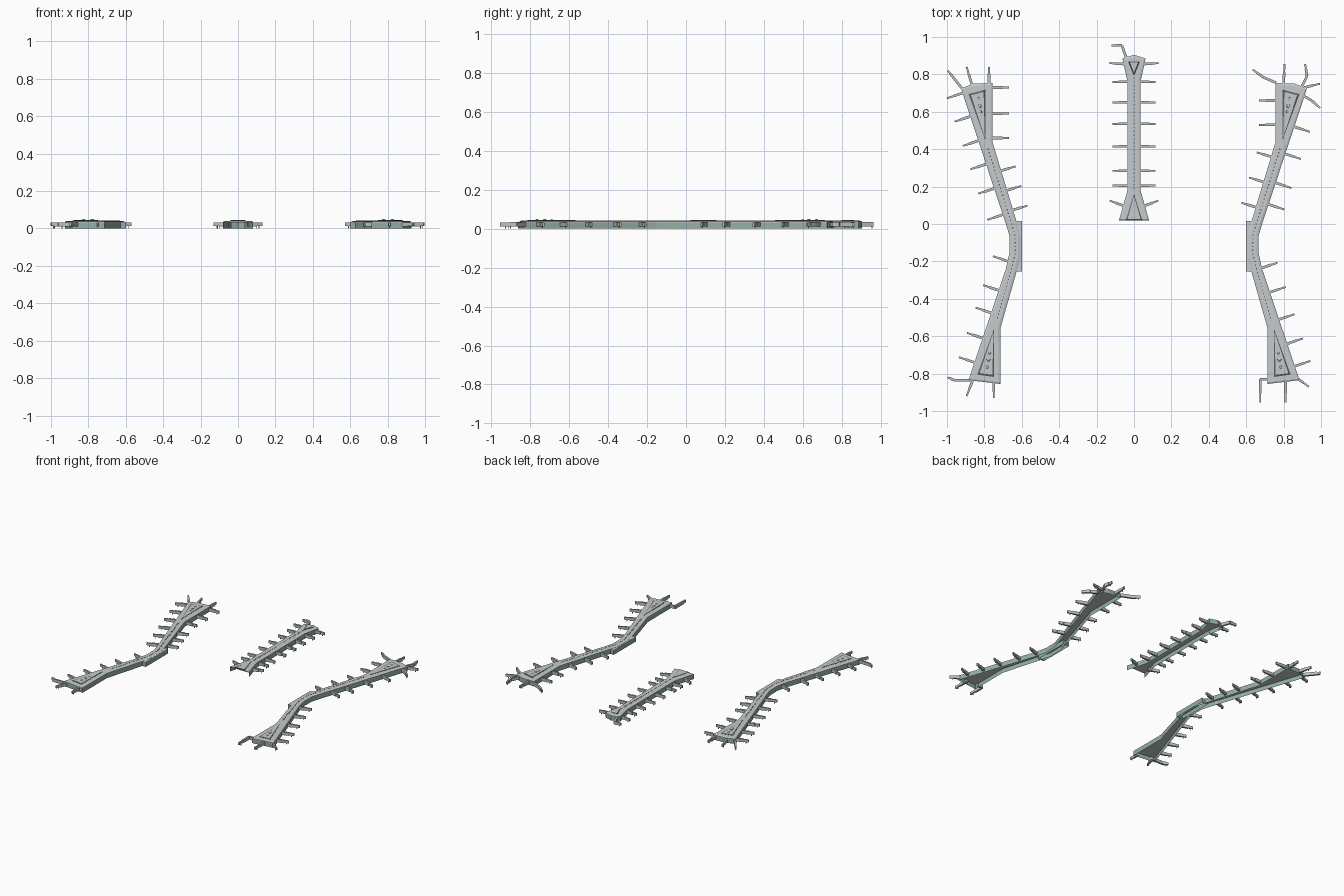
import bpy
import bmesh
from mathutils import Vector, Matrix

cube = bpy.data.objects.get("Cube")
if cube:
    bpy.data.objects.remove(cube)


def make_material(name, rgb):
    mat = bpy.data.materials.new(name)
    mat.use_nodes = True
    color = (*rgb, 1)
    mat.diffuse_color = color
    mat.node_tree.nodes["Principled BSDF"].inputs["Base Color"].default_value = color
    return mat


ROOF = make_material("roof grey", (.57, .60, .61))
GLASS = make_material("green glass", (.29, .43, .38))
DARK = make_material("dark grey", (.11, .13, .135))
BRIDGE = make_material("bridge grey", (.52, .53, .53))


def finish(name, bm, materials):
    mesh = bpy.data.meshes.new(name)
    bm.to_mesh(mesh)
    bm.free()
    for mat in materials:
        mesh.materials.append(mat)
    obj = bpy.data.objects.new(name, mesh)
    bpy.context.collection.objects.link(obj)


def prism(points, bottom, top):
    """Closed upright prism; returns the mesh and its top face."""
    bm = bmesh.new()
    base = bm.faces.new([bm.verts.new((x, y, bottom)) for x, y in points])
    grown = bmesh.ops.extrude_face_region(bm, geom=[base], use_keep_orig=True)
    verts = [v for v in grown["geom"] if isinstance(v, bmesh.types.BMVert)]
    bmesh.ops.translate(bm, verts=verts, vec=(0, 0, top - bottom))
    bmesh.ops.recalc_face_normals(bm, faces=bm.faces[:])
    bm.normal_update()
    return bm, next(f for f in bm.faces if f.normal.z > .9)


def hall(name, points, rim=.012, rise=.004, top=.037, open_front=False):
    # Thin glass walls without a floor
    bm, upper = prism(points, 0, top - .005)
    gone = [f for f in bm.faces
            if abs(f.normal.z) > .9 or (open_front and f.normal.y < -.9)]
    bmesh.ops.delete(bm, geom=gone, context="FACES_ONLY")
    finish(name + "_walls", bm, [GLASS])
    # Roof with a raised, bevelled middle
    bm, upper = prism(points, top - .005, top)
    bmesh.ops.inset_region(bm, faces=[upper], thickness=rim, depth=rise)
    finish(name + "_roof", bm, [ROOF])


def skylight(name, points, rim, domes=()):
    # Dark sloping frame around a light panel
    bm, upper = prism(points, .036, .042)
    bmesh.ops.inset_region(bm, faces=[upper], thickness=rim, depth=.003)
    for f in bm.faces:
        f.material_index = 1
    upper.material_index = 0
    # Low roof domes on the panel
    for x, y, radius in domes:
        place = Matrix.Translation((x, y, .045)) @ Matrix.Diagonal((1, 1, .5, 1))
        bmesh.ops.create_uvsphere(bm, u_segments=10, v_segments=6, radius=radius, matrix=place)
    finish(name, bm, [ROOF, DARK])


def beam(bm, a, b, width, low, high):
    """Box from a to b on plan, between two heights."""
    span = b - a
    angle = Vector((1, 0)).angle_signed(span)
    mid = (a + b) / 2
    place = (Matrix.Translation((mid.x, mid.y, (low + high) / 2))
             @ Matrix.Rotation(-angle, 4, "Z")
             @ Matrix.Diagonal((span.length, width, high - low, 1)))
    bmesh.ops.create_cube(bm, size=1, matrix=place)


def jet_bridge(bm, *path):
    path = [Vector(p) for p in path]
    start, tip = path[-2:]
    for a, b in zip(path[:-2], path[1:-1]):
        beam(bm, a, b, .014, .010, .033)
    # Fixed walkway, narrower telescoping part and slim leg
    joint = start.lerp(tip, .6)
    beam(bm, start, joint, .014, .010, .033)
    beam(bm, joint, tip, .010, .012, .031)
    beam(bm, start.lerp(tip, .76), start.lerp(tip, .80), .005, 0, .013)


def gate_row(bm, a, b, heights, side, length=.088):
    """Bridges standing square to the edge a-b, one at each y."""
    a, b = Vector(a), Vector(b)
    along = (b - a).normalized()
    out = Vector((-along.y, along.x))
    if out.x * side < 0:
        out.negate()
    for y in heights:
        foot = a.lerp(b, (y - a.y) / (b.y - a.y))
        jet_bridge(bm, foot, foot + out * length)


def spine_lights(name, path):
    # Row of small dark roof lights along the ridge
    bm = bmesh.new()
    for a, b in zip(path, path[1:]):
        a, b = Vector(a), Vector(b)
        count = max(1, round((b - a).length / .02))
        for i in range(count):
            p = a.lerp(b, i / count)
            place = Matrix.Translation((p.x, p.y, .041)) @ Matrix.Diagonal((.007, .007, .003, 1))
            bmesh.ops.create_cube(bm, size=1, matrix=place)
    finish(name, bm, [DARK])


# Side concourses, drawn for +x and mirrored for -x
NORTH_OUT, BEND_OUT = (.925, .725), (.685, 0)
BEND_SOUTH, SOUTH_OUT = (.685, -.24), (.885, -.835)
NORTH_IN, NECK_IN, BEND_IN = (.757, .755), (.757, .44), (.63, .02)
OUTLINE = [NORTH_OUT, BEND_OUT, (.667, -.06), (.665, -.15), BEND_SOUTH, SOUTH_OUT,
           (.715, -.855), (.715, -.56), (.635, -.28), (.607, -.18), (.607, -.06),
           BEND_IN, NECK_IN, NORTH_IN, (.86, .75)]
RIDGE = [(.78, .40), (.66, .02), (.636, -.06), (.635, -.16), (.66, -.26), (.735, -.52)]

# Gate positions per side: outer north, outer south, inner wing, inner slope, then end bridges
GATES = {
    "right": (-1, (.70, .575, .445, .32, .19, .05), (-.20, -.355, -.475, -.61, -.74),
              (.73, .59, .46), (.285, .18, .075),
              [[(.775, .75), (.775, .84)], [(.865, .74), (.895, .84)],
               [(.915, .72), (.96, .775), (.995, .82)],
               [(.87, -.835), (.96, -.835), (.996, -.82)],
               [(.86, -.83), (.895, -.92)], [(.75, -.85), (.75, -.93)]]),
    "left": (1, (.52, .375, .22, .105), (-.235, -.365, -.51, -.64, -.76),
             (.66, .53), (.36, .225, .09),
             [[(.76, .755), (.69, .785), (.635, .825)], [(.80, .75), (.805, .855)],
              [(.895, .73), (.925, .79), (.915, .855)], [(.91, .73), (.995, .75)],
              [(.90, .69), (.95, .66), (.995, .62)], [(.865, -.82), (.935, -.87)],
              [(.81, -.83), (.81, -.955)], [(.72, -.83), (.675, -.83), (.675, -.955)]]),
}

for label, (s, north, south, wing, slope, ends) in GATES.items():
    def flip(points):
        return [(s * p[0], *p[1:]) for p in points]

    name = label + "_concourse"
    hall(name, flip(OUTLINE))
    # Lower link block on the inner side of the bend
    hall(name + "_link", flip([(.60, .015), (.65, .015), (.65, -.255), (.60, -.255)]),
         rim=.006, rise=.001, top=.035)
    skylight(name + "_north_skylight", flip([(.885, .695), (.795, .718), (.795, .45)]), .015,
             flip([(.83, .67, .008), (.825, .63, .010), (.82, .60, .007)]))
    skylight(name + "_south_skylight", flip([(.838, -.805), (.748, -.818), (.748, -.56)]), .015,
             flip([(.785, -.765, .008), (.778, -.725, .010), (.772, -.69, .007)]))
    spine_lights(name + "_roof_lights", flip(RIDGE))
    bm = bmesh.new()
    gate_row(bm, *flip([NORTH_OUT, BEND_OUT]), north, s)
    gate_row(bm, *flip([BEND_SOUTH, SOUTH_OUT]), south, s)
    gate_row(bm, *flip([NORTH_IN, NECK_IN]), wing, -s)
    gate_row(bm, *flip([NECK_IN, BEND_IN]), slope, -s, .08)
    for path in ends:
        jet_bridge(bm, *flip(path))
    finish(name + "_jet_bridges", bm, [BRIDGE])

# Straight middle pier, open at its front end
half = [(.08, .02), (.035, .18), (.035, .76), (.062, .885)]
hall("middle_pier", half + [(0, .905)] + [(-x, y) for x, y in reversed(half)], open_front=True)
skylight("middle_north_skylight", [(-.03, .868), (.03, .868), (0, .795)], .009)
skylight("middle_south_skylight", [(-.044, .02), (.044, .02), (0, .16)], .011)
spine_lights("middle_roof_lights", [(0, .78), (0, .17)])
bm = bmesh.new()
for s in (-1, 1):
    gate_row(bm, (s * .035, .18), (s * .035, .76), (.76, .65, .535, .415, .285, .205), s, .08)
    jet_bridge(bm, (s * .05, .095), (s * .13, .125))
    jet_bridge(bm, (s * .05, .855), (s * .13, .86))
jet_bridge(bm, (-.04, .885), (-.065, .955), (-.12, .955))
finish("middle_jet_bridges", bm, [BRIDGE])
